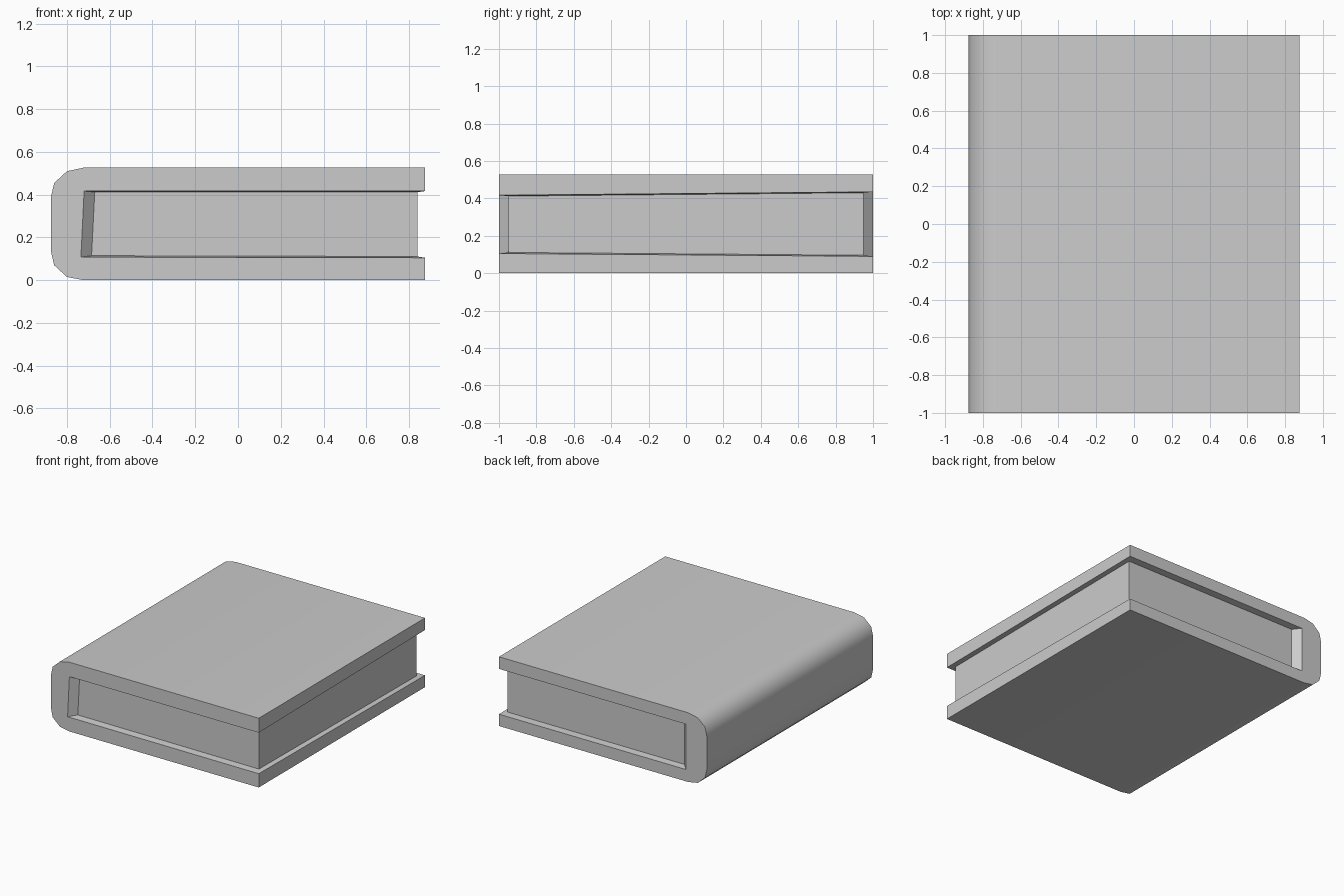
import bpy, bmesh
from math import radians

cube = bpy.data.objects.get("Cube")
if cube:
    bpy.data.objects.remove(cube)

grey = bpy.data.materials.new("plain_grey")
grey.use_nodes = True
colour = (0.6, 0.6, 0.6, 1)
grey.diffuse_color = colour
grey.node_tree.nodes["Principled BSDF"].inputs["Base Color"].default_value = colour


def finish(bm, name, angle):
    bmesh.ops.recalc_face_normals(bm, faces=bm.faces)
    mesh = bpy.data.meshes.new(name)
    bm.to_mesh(mesh)
    bm.free()
    mesh.materials.append(grey)
    obj = bpy.data.objects.new(name, mesh)
    bpy.context.collection.objects.link(obj)
    bpy.ops.object.select_all(action='DESELECT')
    obj.select_set(True)
    bpy.context.view_layer.objects.active = obj
    bpy.ops.object.shade_smooth_by_angle(angle=radians(angle))


# Outer cover section, from the lower fore edge round the spine to the upper one
outer = [(0.875, 0), (-0.72, 0), (-0.80, 0.015), (-0.86, 0.07), (-0.875, 0.135),
         (-0.875, 0.39), (-0.86, 0.455), (-0.80, 0.51), (-0.72, 0.527), (0.875, 0.527)]
# Opening in each end, in the order upper fore, upper spine, lower spine, lower fore
rim = {-1: [(0.875, 0.417), (-0.72, 0.417), (-0.735, 0.108), (0.875, 0.105)],
       1: [(0.875, 0.435), (-0.70, 0.435), (-0.70, 0.09), (0.875, 0.09)]}
# Page corners, set in from the openings
page = {-1: [(0.84, 0.412), (-0.67, 0.412), (-0.685, 0.115), (0.84, 0.111)],
        1: [(0.84, 0.43), (-0.65, 0.43), (-0.65, 0.096), (0.84, 0.096)]}
PAGE_Y = 0.948


def section(bm, points, y):
    return [bm.verts.new((x, y, z)) for x, z in points]


# Cover: wrapped shell, cut ends and the narrow ledges running in to the pages
bm = bmesh.new()
out = {s: section(bm, outer, s) for s in (-1, 1)}
lip = {s: section(bm, rim[s], s) for s in (-1, 1)}
inn = {s: section(bm, page[s], s * PAGE_Y) for s in (-1, 1)}
for i in range(len(outer) - 1):
    bm.faces.new((out[-1][i], out[-1][i + 1], out[1][i + 1], out[1][i]))
for s in (-1, 1):
    bm.faces.new(out[s] + lip[s])
    for i in range(3):
        bm.faces.new((lip[s][i], lip[s][i + 1], inn[s][i + 1], inn[s][i]))
for edge, corner in ((-1, 0), (0, 3)):
    bm.faces.new((out[-1][edge], out[1][edge], lip[1][corner], lip[-1][corner]))
    bm.faces.new((lip[-1][corner], lip[1][corner], inn[1][corner], inn[-1][corner]))
finish(bm, "book_cover", 46)

# Page block: the three visible sides, closed where it meets the cover
bm = bmesh.new()
ends = {s: section(bm, page[s], s * PAGE_Y) for s in (-1, 1)}
for s in (-1, 1):
    bm.faces.new(ends[s])
for i in range(4):
    j = (i + 1) % 4
    bm.faces.new((ends[-1][i], ends[-1][j], ends[1][j], ends[1][i]))
finish(bm, "page_block", 30)
